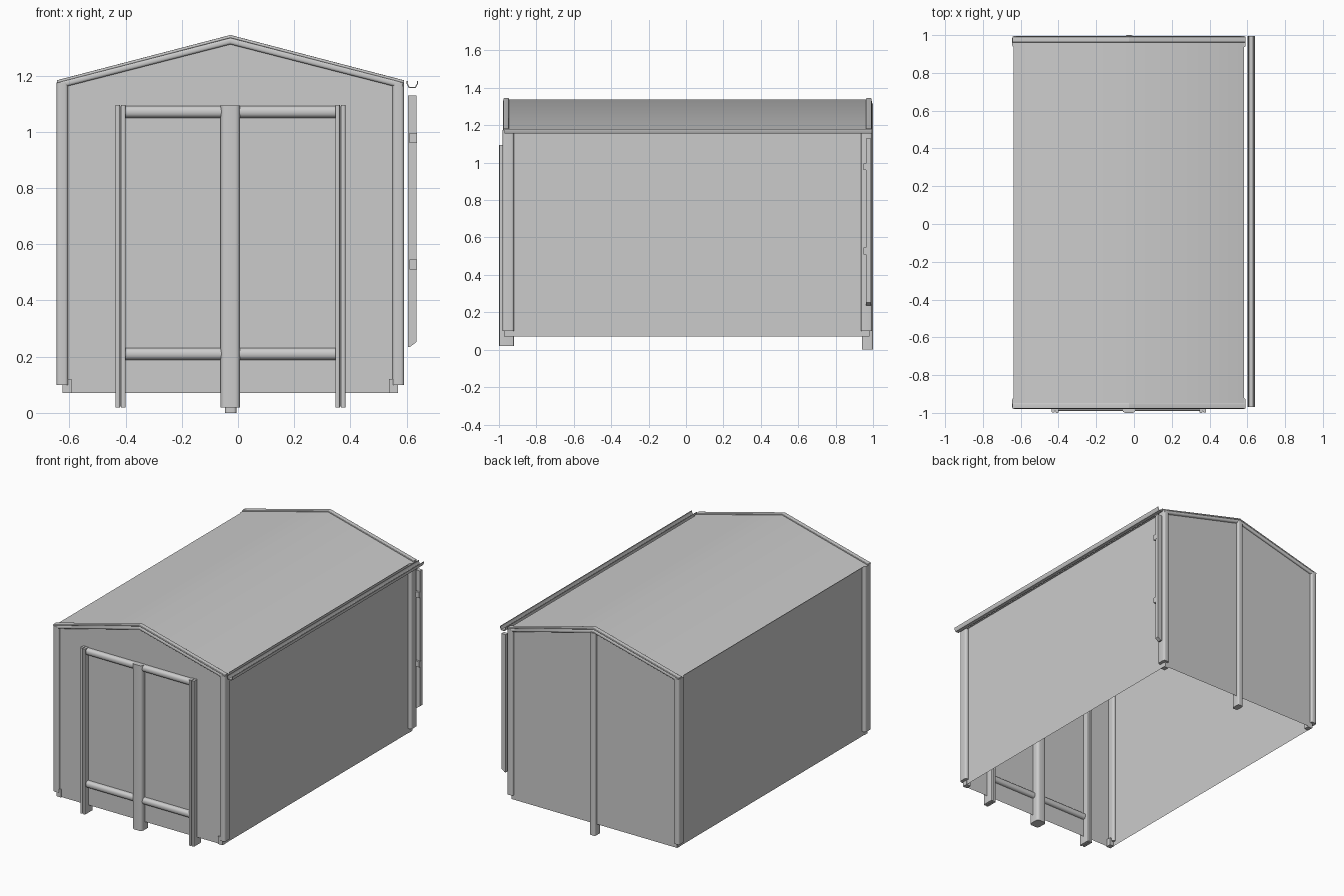
import bpy, bmesh, math

if "Cube" in bpy.data.objects:
    bpy.data.objects.remove(bpy.data.objects["Cube"])

CX = -0.027                 # centre line of the shed
YF, YB = -0.965, 0.98       # front and back wall planes
EAVE, RIDGE, BASE = 1.18, 1.337, 0.07
HALF = 0.595


def mesh_obj(name, verts, faces, smooth=None):
    me = bpy.data.meshes.new(name)
    me.from_pydata(verts, [], faces)
    ob = bpy.data.objects.new(name, me)
    bpy.context.collection.objects.link(ob)
    if smooth is not None:
        bpy.ops.object.select_all(action='DESELECT')
        ob.select_set(True)
        bpy.context.view_layer.objects.active = ob
        bpy.ops.object.shade_smooth_by_angle(angle=math.radians(smooth))
    return ob


def prism(name, ring_a, ring_b, smooth=None):
    n = len(ring_a)
    faces = [(i, (i + 1) % n, n + (i + 1) % n, n + i) for i in range(n)]
    faces += [tuple(range(n))[::-1], tuple(range(n, 2 * n))]
    ob = mesh_obj(name, ring_a + ring_b, faces)
    bm = bmesh.new()
    bm.from_mesh(ob.data)
    bmesh.ops.recalc_face_normals(bm, faces=bm.faces)
    bm.to_mesh(ob.data)
    bm.free()
    if smooth:
        bpy.context.view_layer.objects.active = ob
        bpy.ops.object.select_all(action='DESELECT')
        ob.select_set(True)
        bpy.ops.object.shade_smooth_by_angle(angle=math.radians(smooth))
    return ob


def rounded(w, h, r, seg=4):
    """Rounded rectangle, centred, as 2D points."""
    pts = []
    for k, (sx, sy) in enumerate([(1, 1), (-1, 1), (-1, -1), (1, -1)]):
        for i in range(seg + 1):
            a = math.pi / 2 * (k + i / seg)
            pts.append((sx * (w / 2 - r) + r * math.cos(a), sy * (h / 2 - r) + r * math.sin(a)))
    return pts


def box(name, x0, x1, y0, y1, z0, z1):
    c = [(x0, y0), (x1, y0), (x1, y1), (x0, y1)]
    return prism(name, [(x, y, z0) for x, y in c], [(x, y, z1) for x, y in c])


def post(name, x0, x1, y0, y1, z0, z1, r):
    c = [((x0 + x1) / 2 + u, (y0 + y1) / 2 + v) for u, v in rounded(x1 - x0, y1 - y0, r)]
    return prism(name, [(x, y, z0) for x, y in c], [(x, y, z1) for x, y in c], 40)


def rail(name, x0, x1, yc, d, zc0, zc1, h, r):
    c = rounded(d, h, r)
    return prism(name, [(x0, yc + u, zc0 + v) for u, v in c],
                 [(x1, yc + u, zc1 + v) for u, v in c], 40)


# walls: thin shell open at the bottom
for name, y in (("front_wall", YF), ("back_wall", YB)):
    p = [(CX - HALF, BASE), (CX + HALF, BASE), (CX + HALF, EAVE), (CX, RIDGE), (CX - HALF, EAVE)]
    p = [(x, y, z) for x, z in p]
    mesh_obj(name, p, [(0, 1, 2, 3, 4) if y < 0 else (4, 3, 2, 1, 0)])
for name, s in (("left_wall", -1), ("right_wall", 1)):
    x = CX + s * HALF
    p = [(x, YF, BASE), (x, YB, BASE), (x, YB, EAVE), (x, YF, EAVE)]
    mesh_obj(name, p, [(0, 1, 2, 3) if s > 0 else (3, 2, 1, 0)])

# roof sheet, softly shaded over the ridge
RW = 0.61
mesh_obj("roof", [(CX + x, y, z) for x, z in ((-RW, EAVE - 0.003), (0, RIDGE), (RW, EAVE - 0.003))
                  for y in (YF, YB)], [(0, 2, 3, 1), (2, 4, 5, 3)], smooth=60)

# corner trims with their inner poles
for s, side in ((-1, "left"), (1, "right")):
    for y0, end in ((-0.98, "front"), (0.935, "back")):
        a, b = sorted((CX + s * 0.577, CX + s * 0.618))
        post(f"{end}_{side}_corner_trim", a, b, y0, y0 + 0.06, 0.10, 1.175, 0.012)
        a, b = sorted((CX + s * 0.565, CX + s * 0.597))
        yp = -0.972 if end == "front" else 0.938
        box(f"{end}_{side}_corner_pole", a, b, yp, yp + 0.035, BASE, 0.12)

# gable trims: a rounded bar with a slim cap above
for yc, end in ((-0.962, "front"), (0.977, "back")):
    for s, side in ((-1, "left"), (1, "right")):
        rail(f"{end}_{side}_gable_trim", CX, CX + s * 0.612, yc, 0.034, 1.323, 1.166, 0.024, 0.009)
        rail(f"{end}_{side}_gable_cap", CX, CX + s * 0.617, yc, 0.030, 1.339, 1.178, 0.011, 0.004)

# door frame posts, running under the wall edge as feet
post("door_centre_post", -0.062, 0.008, -1.0, -0.92, 0.02, 1.093, 0.018)
for s, side in ((-1, "left"), (1, "right")):
    for k, (i, o) in enumerate(((0.373, 0.389), (0.393, 0.409))):
        a, b = sorted((CX + s * i, CX + s * o))
        post(f"door_{side}_post_{k}", a, b, -0.998 if k else -1.0, -0.92, 0.02, 1.095, 0.005)
    box(f"door_{side}_post_core", CX + s * 0.391 - 0.012, CX + s * 0.391 + 0.012,
        -0.99, -0.925, 0.022, 1.09)
    # door rails
    for zc, lvl in ((1.071, "top"), (0.21, "bottom")):
        rail(f"door_{side}_{lvl}_rail", CX + s * 0.03, CX + s * 0.375, -0.968, 0.046,
             zc, zc, 0.042, 0.018)

# back centre post
post("back_centre_post", -0.046, -0.006, 0.94, 1.0, 0.0, 1.315, 0.01)

# gutter along the right eave, open channel
g = [(0.600, 1.180), (0.600, 1.170), (0.608, 1.155), (0.632, 1.155), (0.640, 1.170), (0.640, 1.180),
     (0.636, 1.180), (0.636, 1.171), (0.630, 1.160), (0.610, 1.160), (0.604, 1.171), (0.604, 1.180)]
prism("gutter", [(x, -0.97, z) for x, z in g], [(x, 0.995, z) for x, z in g], 30)

# downpipe with slanted outlet and clips
d = [(0.604, 1.13), (0.604, 0.235), (0.612, 0.235), (0.635, 0.252), (0.635, 1.13)]
prism("downpipe", [(x, 0.962, z) for x, z in d], [(x, 0.988, z) for x, z in d])
for k, z in enumerate((0.51, 0.96)):
    box(f"downpipe_clip_{k}", 0.611, 0.637, 0.948, 0.975, z, z + 0.036)
